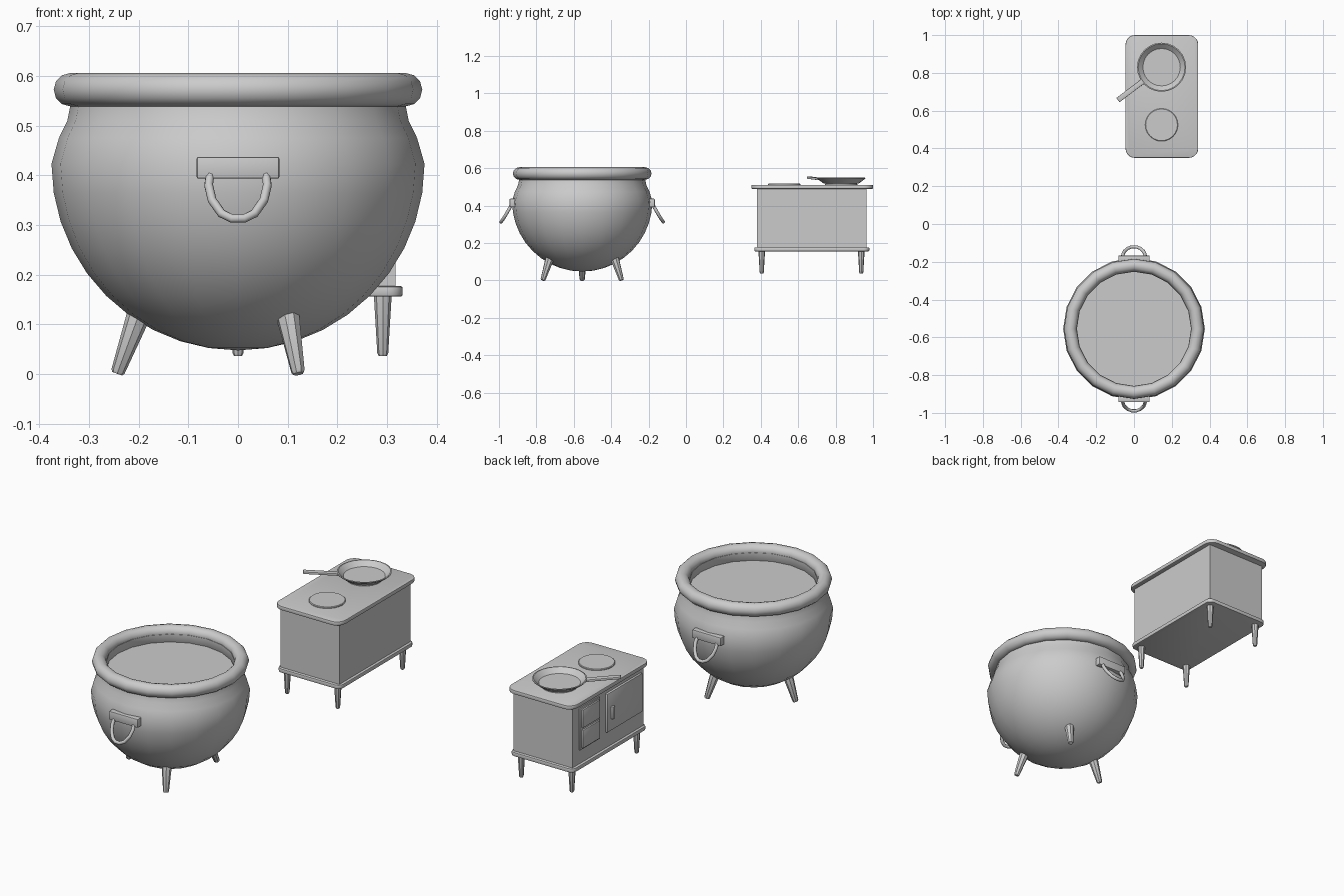
import bpy, bmesh
from math import radians, cos, sin, pi, sqrt
from mathutils import Vector, Matrix

if "Cube" in bpy.data.objects:
    bpy.data.objects.remove(bpy.data.objects["Cube"])


def finish(name, bm, angle=35):
    bmesh.ops.remove_doubles(bm, verts=bm.verts, dist=1e-5)
    bmesh.ops.recalc_face_normals(bm, faces=bm.faces)
    me = bpy.data.meshes.new(name)
    bm.to_mesh(me)
    bm.free()
    for p in me.polygons:
        p.use_smooth = True
    me.set_sharp_from_angle(angle=radians(angle))
    ob = bpy.data.objects.new(name, me)
    bpy.context.collection.objects.link(ob)
    return ob


def lathe(name, profile, segs, loc, angle=35):
    """Spin an (r, z) profile round a vertical axis."""
    bm = bmesh.new()
    vs = [bm.verts.new((r, 0, z)) for r, z in profile]
    es = [bm.edges.new(p) for p in zip(vs, vs[1:])]
    bmesh.ops.spin(bm, geom=vs + es, cent=(0, 0, 0), axis=(0, 0, 1),
                   angle=2 * pi, steps=segs, use_merge=True)
    ob = finish(name, bm, angle)
    ob.location = loc
    return ob


def box(name, lo, hi, bevel=0.0, corner=0.0):
    """Box between two corners; corner rounds the upright edges, bevel all."""
    lo, hi = Vector(lo), Vector(hi)
    bm = bmesh.new()
    bmesh.ops.create_cube(bm, size=1)
    bmesh.ops.scale(bm, vec=hi - lo, verts=bm.verts)
    if corner:
        up = [e for e in bm.edges
              if abs(e.verts[0].co.z - e.verts[1].co.z) > 1e-4]
        bmesh.ops.bevel(bm, geom=up, offset=corner, segments=5,
                        profile=0.5, affect='EDGES')
    if bevel:
        sharp = [e for e in bm.edges if e.calc_face_angle(0) > 0.8]
        bmesh.ops.bevel(bm, geom=sharp, offset=bevel, segments=2,
                        profile=0.5, affect='EDGES')
    ob = finish(name, bm)
    ob.location = (lo + hi) / 2
    return ob


def leg(name, top, foot, r_top, r_foot, segs=8):
    """Tapered peg with a softened foot."""
    top, foot = Vector(top), Vector(foot)
    h = (top - foot).length
    prof = [(0, 0), (r_foot * 0.75, 0), (r_foot, 0.005), (r_top, h), (0, h)]
    ob = lathe(name, prof, segs, foot)
    ob.rotation_euler = (top - foot).to_track_quat('Z', 'Y').to_euler()
    return ob


# ---- Cauldron ----
PY = -0.555
R, CZ = 0.375, 0.423
outer = [(R * sin(a), CZ - R * cos(a)) for a in
         [i * pi / 20 for i in range(11)]]
neck = [(0.36, 0.475), (0.343, 0.51), (0.335, 0.55), (0.335, 0.57),
        (0.302, 0.57), (0.302, 0.53), (0.34, 0.48), (0.358, 0.42)]
inner = [(0.358 * sin(a), CZ - 0.358 * cos(a)) for a in
         [i * pi / 20 for i in range(9, -1, -1)]]
lathe("cauldron_body", outer + neck + inner, 20, (0, PY, 0), 50)
rim = [(0.337 + 0.0335 * cos(2 * pi * i / 12),
        0.572 + 0.0335 * sin(2 * pi * i / 12)) for i in range(13)]
lathe("cauldron_rim", rim, 20, (0, PY, 0), 60)
lathe("cauldron_liquid", [(0, 0.53), (0.305, 0.53)], 20, (0, PY, 0))

# Three splayed legs
for i, deg in enumerate((180, 60, -60)):
    c, s = cos(radians(deg)), sin(radians(deg))
    leg(f"cauldron_leg_{i + 1}", (0.2 * c, PY + 0.2 * s, 0.118),
        (0.243 * c, PY + 0.243 * s, 0.001), 0.024, 0.014)

# Brackets and hanging loops, front and back
half = [(0.055, 0.41, 0.375), (0.059, 0.38, 0.392), (0.052, 0.35, 0.409),
        (0.033, 0.323, 0.426), (0.012, 0.313, 0.434)]
for tag, s in (("front", -1), ("back", 1)):
    ys = sorted((PY + s * 0.355, PY + s * 0.388))
    box(f"{tag}_bracket", (-0.083, ys[0], 0.393), (0.083, ys[1], 0.437), 0.004)
    pts = half + [(-x, z, d) for x, z, d in reversed(half)]
    cu = bpy.data.curves.new(f"{tag}_loop", 'CURVE')
    cu.dimensions = '3D'
    cu.bevel_depth = 0.009
    cu.bevel_resolution = 2
    cu.use_fill_caps = True
    sp = cu.splines.new('POLY')
    sp.points.add(len(pts) - 1)
    for p, (x, z, d) in zip(sp.points, pts):
        p.co = (x, PY + s * d, z, 1)
    sp.use_smooth = True
    bpy.context.collection.objects.link(
        bpy.data.objects.new(f"{tag}_loop", cu))

# ---- Stove ----
box("stove_body", (-0.022, 0.38, 0.17), (0.317, 0.965, 0.495))
box("stove_top", (-0.045, 0.35, 0.49), (0.34, 1.0, 0.511), 0.004, 0.05)
box("stove_base", (-0.036, 0.365, 0.156), (0.331, 0.98, 0.177), 0.004, 0.03)
for x in (0.0, 0.291):
    for y in (0.405, 0.937):
        leg(f"stove_leg_{x}_{y}", (x, y, 0.16), (x, y, 0.037), 0.018, 0.011)

# Doors on the -x side
box("oven_door", (-0.034, 0.405, 0.26), (-0.02, 0.695, 0.46), 0.003)
box("oven_door_handle", (-0.046, 0.645, 0.32), (-0.03, 0.665, 0.385), 0.003)
box("small_door_frame", (-0.028, 0.745, 0.248), (-0.02, 0.91, 0.465), 0.002)
for n, z in (("lower", 0.256), ("upper", 0.362)):
    box(f"{n}_small_door", (-0.036, 0.757, z), (-0.02, 0.898, z + 0.094), 0.003)

# Hot plates
for n, y in (("front", 0.525), ("back", 0.83)):
    lathe(f"{n}_hot_plate", [(0, 0.505), (0.087, 0.505), (0.087, 0.515),
                             (0.084, 0.518), (0, 0.518)], 24, (0.146, y, 0))

# Frying pan with angled handle
lathe("frying_pan", [(0, 0.518), (0.093, 0.518), (0.129, 0.545),
                     (0.13, 0.549), (0.124, 0.55), (0.099, 0.526),
                     (0, 0.526)], 24, (0.146, 0.83, 0))
a, b = Vector((0.05, 0.758, 0.537)), Vector((-0.085, 0.656, 0.55))
grip = box("pan_handle", (-0.014, -0.006, 0), (0.014, 0.006, (b - a).length), 0.003)
grip.location = (a + b) / 2
z = (b - a).normalized()
x = Vector((0, 0, 1)).cross(z).normalized()
grip.rotation_euler = Matrix((x, z.cross(x), z)).transposed().to_euler()
